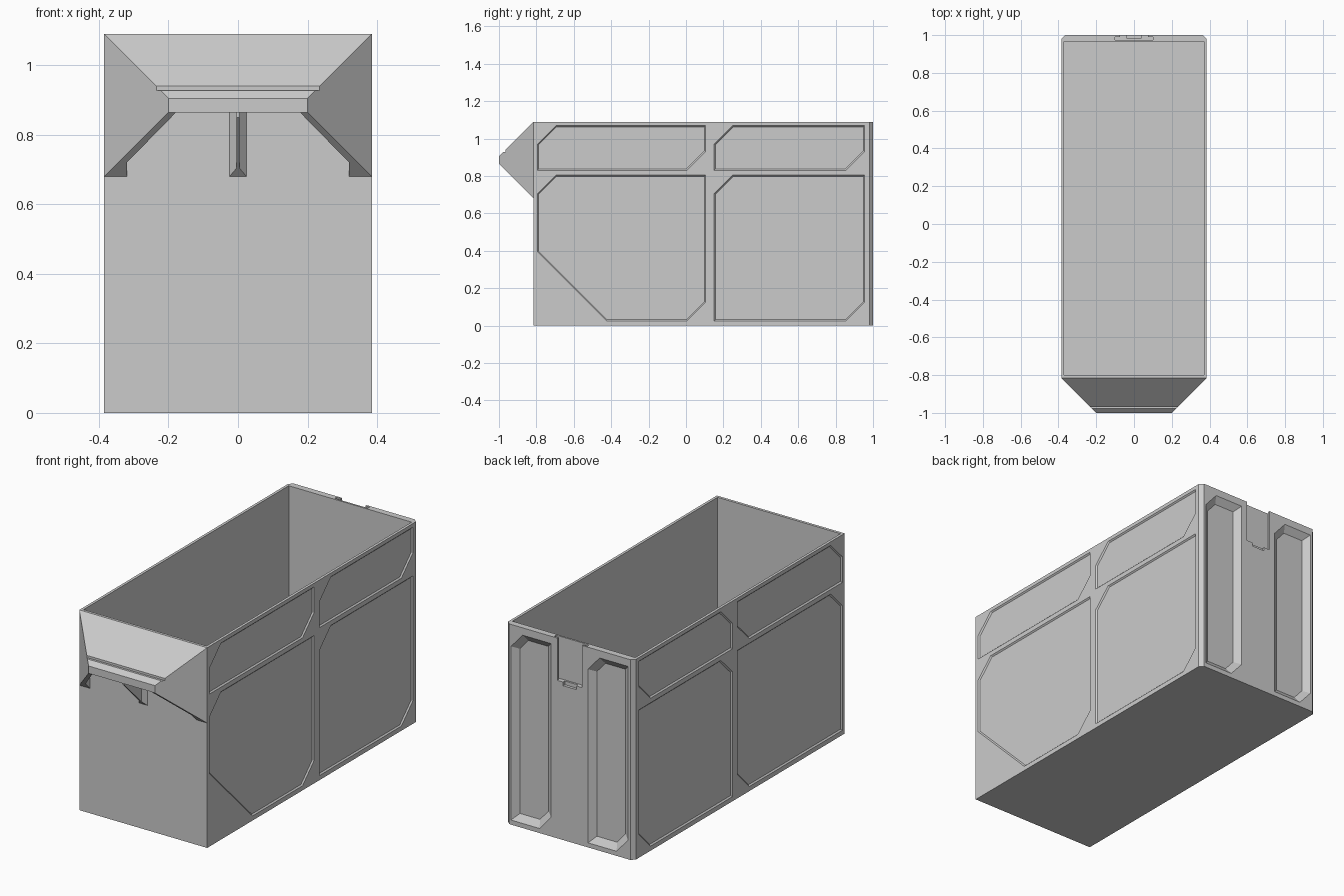
import bpy, bmesh
from mathutils import Vector

if "Cube" in bpy.data.objects:
    bpy.data.objects.remove(bpy.data.objects["Cube"])


def loft(name, a, b):
    """Closed solid between two matching rings of 3D points."""
    bm = bmesh.new()
    va = [bm.verts.new(p) for p in a]
    vb = [bm.verts.new(p) for p in b]
    n = len(va)
    bm.faces.new(va)
    bm.faces.new(vb[::-1])
    for i in range(n):
        j = (i + 1) % n
        bm.faces.new((va[j], va[i], vb[i], vb[j]))
    bmesh.ops.recalc_face_normals(bm, faces=bm.faces)
    me = bpy.data.meshes.new(name)
    bm.to_mesh(me)
    bm.free()
    ob = bpy.data.objects.new(name, me)
    bpy.context.collection.objects.link(ob)
    return ob


def block(name, x0, x1, y0, y1, z0, z1):
    plan = [(x0, y0), (x1, y0), (x1, y1), (x0, y1)]
    return loft(name, [(x, y, z0) for x, y in plan], [(x, y, z1) for x, y in plan])


def inset(poly, d):
    """Inset a counter-clockwise polygon by d (negative grows it)."""
    pts = [Vector(p) for p in poly]
    out = []
    for i, p in enumerate(pts):
        e1 = (p - pts[i - 1]).normalized()
        e2 = (pts[(i + 1) % len(pts)] - p).normalized()
        n1, n2 = Vector((-e1.y, e1.x)), Vector((-e2.y, e2.x))
        out.append(p + (n1 + n2) * (d / (1 + n1.dot(n2))))
    return out


def cut(target, cutter):
    cutter.hide_render = True
    m = target.modifiers.new("cut", 'BOOLEAN')
    m.operation, m.solver, m.object = 'DIFFERENCE', 'EXACT', cutter
    bpy.context.view_layer.objects.active = target
    bpy.ops.object.modifier_apply(modifier=m.name)
    bpy.data.objects.remove(cutter)


W, F, B, H = 0.385, -0.815, 1.0, 1.09

# Bin body: plan with chamfered back corners, hollowed from the top
plan = [(-W, F), (W, F), (W, B - .02), (W - .02, B), (-W + .02, B), (-W, B - .02)]
body = loft("bin_body", [(x, y, 0) for x, y in plan], [(x, y, H) for x, y in plan])
cut(body, block("cavity_cutter", -.37, .37, -.80, .965, .02, 1.3))


# Shallow side panels with tapered edges
def panel(y0, y1, z0, z1, corner):
    c = .1
    return [*corner, (y1 - c, z0), (y1, z0 + c), (y1, z1), (y0 + c, z1), (y0, z1 - c)]


for s in (1, -1):
    big = [(-.795, .395), (-.425, .025)] if s > 0 else [(-.795, .025)]
    shapes = [
        panel(-.795, .105, .83, 1.07, [(-.795, .83)]),
        panel(.15, .955, .83, 1.07, [(.15, .83)]),
        panel(-.795, .105, .025, .805, big),
        panel(.15, .955, .025, .805, [(.15, .025)]),
    ]
    d = .007
    for shape in shapes:
        cut(body, loft("panel_cutter",
                       [(s * (W + d), y, z) for y, z in inset(shape, -d)],
                       [(s * (W - d), y, z) for y, z in inset(shape, d)]))

# Two tall recessed channels in the back
for x in (.112, -.352):
    w, d, t = .242, .027, .035
    shape = [(x + .07, .025), (x + w, .025), (x + w, .97), (x + w - .07, 1.05),
             (x, 1.05), (x, .105)]
    cut(body, loft("channel_cutter",
                   [(px, B + .01, pz) for px, pz in inset(shape, -t * .01 / d)],
                   [(px, B - d, pz) for px, pz in inset(shape, t)]))

# Hanger slot at the top of the back, with undercut rails and a small bottom notch
cut(body, block("slot_cutter", -.075, .075, .975, 1.1, .86, 1.2))
cut(body, block("undercut_cutter", -.1, .1, .975, .99, .86, 1.2))
cut(body, block("notch_cutter", -.04, .04, .985, 1.1, .84, .87))

# Scoop handle roof: slope with a label ledge and a short front lip
profile = [(F, H), (-.965, .94), (-.965, .928), (-.977, .928), (-1, .905), (-1, .865),
           (-.98, .865), (-.98, .895), (F, 1.06)]
loft("handle_roof", [(-(1.2 + y), y, z) for y, z in profile],
     [(1.2 + y, y, z) for y, z in profile])


# Handle cheeks and centre rib: plan shapes between the two 45 degree slopes
def gusset(name, shape):
    loft(name, [(x, y, -.135 - y) for x, y in shape],
         [(x, y, 1.876 + y) for x, y in shape])


for s, side in ((1, "right"), (-1, "left")):
    gusset(side + "_handle_cheek",
           [(s * x, y) for x, y in [(.2, -1), (W, F), (.32, F), (.32, -.855), (.178, -1)]])
gusset("handle_rib", [(-.005, -.985), (.005, -.985), (.005, -.838), (.025, F),
                      (-.025, F), (-.005, -.838)])
